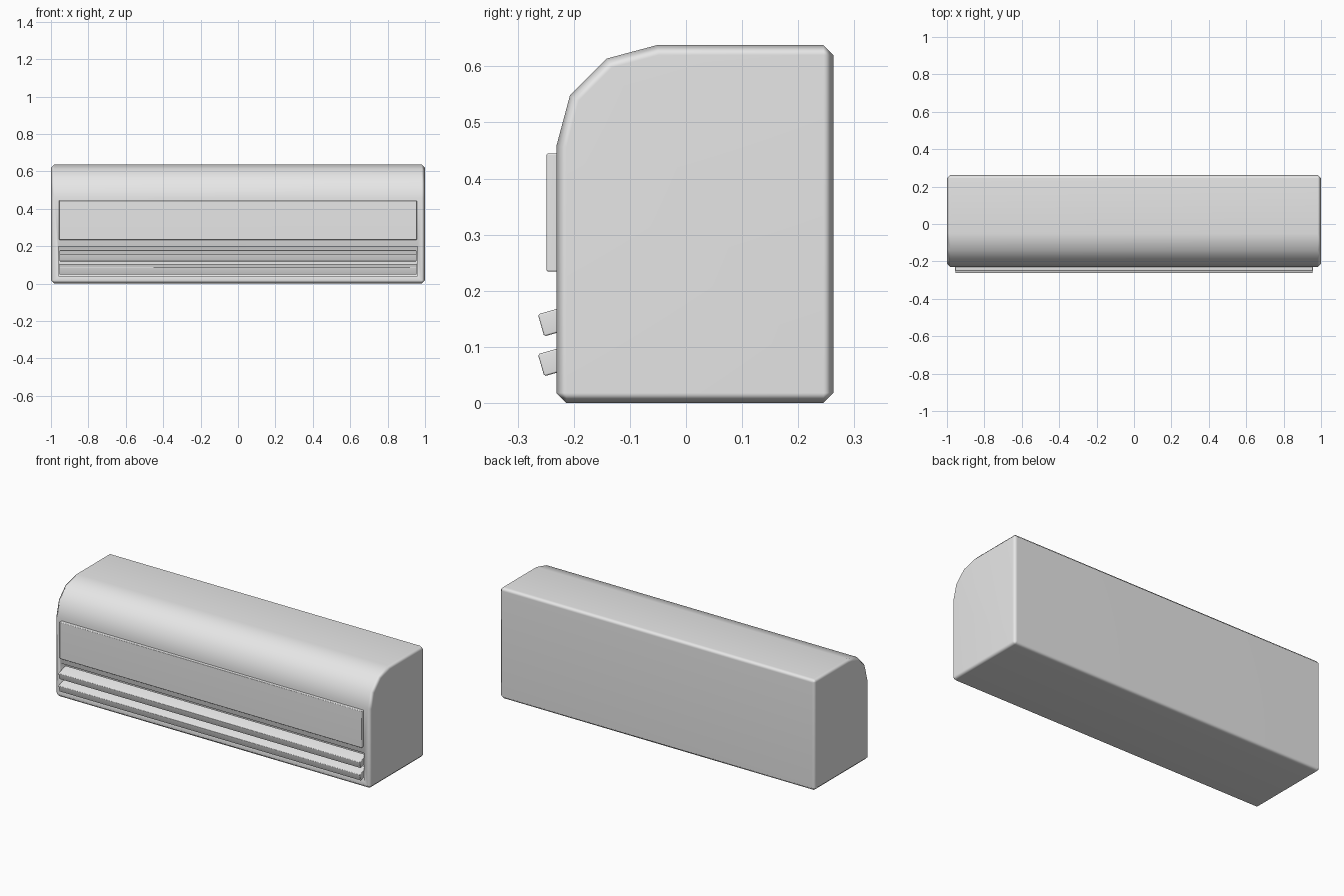
import bpy, bmesh
from math import radians, sin, cos

if "Cube" in bpy.data.objects:
    bpy.data.objects.remove(bpy.data.objects["Cube"])

grey = bpy.data.materials.new("light grey plastic")
grey.use_nodes = True
grey.diffuse_color = (0.8, 0.8, 0.8, 1)
grey.node_tree.nodes["Principled BSDF"].inputs["Base Color"].default_value = (0.8, 0.8, 0.8, 1)


def extrude_profile(name, points, half_width, bevel):
    """Extrude a (y, z) outline along x, and chamfer its sharp corners."""
    bm = bmesh.new()
    face = bm.faces.new([bm.verts.new((-half_width, y, z)) for y, z in points])
    ext = bmesh.ops.extrude_face_region(bm, geom=[face])
    moved = [v for v in ext["geom"] if isinstance(v, bmesh.types.BMVert)]
    bmesh.ops.translate(bm, verts=moved, vec=(2 * half_width, 0, 0))
    bmesh.ops.recalc_face_normals(bm, faces=bm.faces)
    if bevel:
        sharp = [e for e in bm.edges if e.calc_face_angle() > radians(40)]
        bmesh.ops.bevel(bm, geom=sharp, offset=bevel, segments=1,
                        profile=0.5, affect='EDGES')
    mesh = bpy.data.meshes.new(name)
    bm.to_mesh(mesh)
    bm.free()
    mesh.materials.append(grey)
    obj = bpy.data.objects.new(name, mesh)
    bpy.context.collection.objects.link(obj)
    return obj


def smooth(obj):
    for p in obj.data.polygons:
        p.use_smooth = True


def weight_normals(obj):
    obj.modifiers.new("weighted normals", 'WEIGHTED_NORMAL')


def rectangle(y0, y1, z0, z1):
    return [(y0, z0), (y1, z0), (y1, z1), (y0, z1)]


FRONT, BACK, TOP, RADIUS = -0.231, 0.263, 0.638, 0.18

# Casing with a rounded upper front
arc = [(FRONT + RADIUS * (1 - cos(radians(a))), TOP - RADIUS * (1 - sin(radians(a))))
       for a in (0, 30, 60, 90)]
casing = extrude_profile("casing", [(BACK, TOP), (BACK, 0), (FRONT, 0)] + arc, 1, 0.018)
smooth(casing)

# Air outlet recess
cutter = extrude_profile("outlet_cutter", rectangle(-0.4, -0.17, 0.04, 0.2), 0.96, 0)
cutter.hide_render = True
cutter.hide_viewport = True
cutter.display_type = 'WIRE'
cut = casing.modifiers.new("outlet", 'BOOLEAN')
cut.operation = 'DIFFERENCE'
cut.solver = 'EXACT'
cut.object = cutter
weight_normals(casing)

# Raised front panel
panel = extrude_profile("front_panel", rectangle(-0.249, -0.215, 0.234, 0.445), 0.957, 0.003)
smooth(panel)
weight_normals(panel)

# Tilted louvres
tilt = radians(16)
for name, z in (("upper_louvre", 0.158), ("lower_louvre", 0.087)):
    outline = [(-0.264 + d * cos(tilt) + h * sin(tilt), z + d * sin(tilt) - h * cos(tilt))
               for d, h in rectangle(0, 0.07, 0, 0.041)]
    louvre = extrude_profile(name, outline, 0.955, 0.003)
    smooth(louvre)
    weight_normals(louvre)
